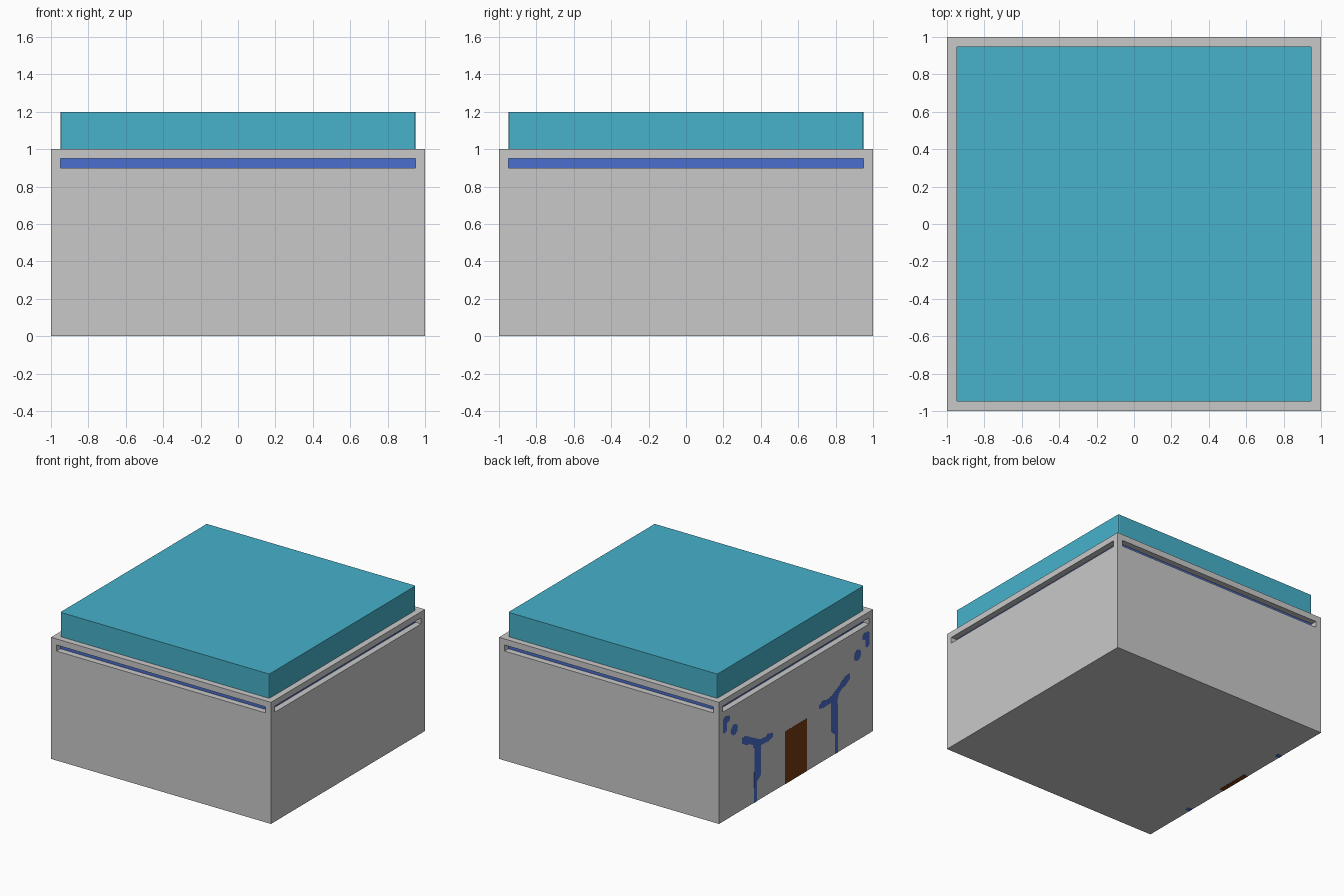
import bpy, bmesh, math

if "Cube" in bpy.data.objects:
    bpy.data.objects.remove(bpy.data.objects["Cube"])


def material(name, rgb):
    m = bpy.data.materials.new(name)
    lin = [((c / 255 + 0.055) / 1.055) ** 2.4 for c in rgb]
    m.diffuse_color = (*lin, 1)
    m.use_nodes = True
    m.node_tree.nodes["Principled BSDF"].inputs["Base Color"].default_value = m.diffuse_color
    return m


GREY = material("wall grey", (201, 201, 201))
TEAL = material("roof teal", (71, 178, 203))
BLUE = material("accent blue", (74, 110, 205))
BROWN = material("door brown", (120, 56, 18))


def add_object(name, bm, *mats):
    me = bpy.data.meshes.new(name)
    bmesh.ops.recalc_face_normals(bm, faces=bm.faces)
    bm.to_mesh(me)
    bm.free()
    for m in mats:
        me.materials.append(m)
    ob = bpy.data.objects.new(name, me)
    bpy.context.collection.objects.link(ob)
    return ob


def box(half, z0, z1):
    bm = bmesh.new()
    bmesh.ops.create_cube(bm, size=2)
    for v in bm.verts:
        v.co = (v.co.x * half, v.co.y * half, z1 if v.co.z > 0 else z0)
    bm.normal_update()
    return bm


# Building body: each wall gets a long recessed slot with a blue back
bm = box(1, 0.001, 1)
walls = [f for f in bm.faces if abs(f.normal.z) < 0.5]
for wall in walls:
    bmesh.ops.inset_individual(bm, faces=[wall], thickness=0.05, use_even_offset=True)
    for v in wall.verts:
        v.co.z = 0.95 if v.co.z > 0.5 else 0.9
    inward = wall.normal * -0.05
    back = bmesh.ops.extrude_discrete_faces(bm, faces=[wall])["faces"][0]
    bmesh.ops.translate(bm, verts=back.verts, vec=inward)
    back.material_index = 1
add_object("building_body", bm, GREY, BLUE)

# Roof slab with slightly eased vertical corners
bm = box(0.95, 1, 1.2)
uprights = [e for e in bm.edges if abs(e.verts[0].co.z - e.verts[1].co.z) > 0.1]
bmesh.ops.bevel(bm, geom=uprights, offset=0.01, segments=2, profile=0.5, affect='EDGES')
add_object("roof_slab", bm, TEAL)


def wall_inlay(name, outline, mat, side=1):
    """Shape in (y, z) set into the left wall, just proud of its surface."""
    bm = bmesh.new()
    face = bm.faces.new([bm.verts.new((-1.001, y * side, z)) for y, z in outline])
    ext = bmesh.ops.extrude_face_region(bm, geom=[face], use_keep_orig=True)["geom"]
    for v in ext:
        if isinstance(v, bmesh.types.BMVert):
            v.co.x = -0.96
    add_object(name, bm, mat)


# Door in the left wall
wall_inlay("door", [(-0.143, 0), (0.143, 0), (0.143, 0.433), (-0.143, 0.433)], BROWN)

# Painted branching shapes, mirrored on both sides of the door
TREE = [(.545, 0), (.54, .44), (.56, .48), (.60, .505), (.64, .51), (.70, .545),
        (.70, .59), (.65, .59), (.60, .565), (.55, .535), (.47, .495), (.40, .485),
        (.36, .50), (.30, .48), (.30, .45), (.36, .435), (.40, .44), (.455, .44),
        (.455, .20), (.506, .16), (.506, 0)]
SPOT = [(.80 + .045 * math.cos(a * math.pi / 5), .70 + .045 * math.sin(a * math.pi / 5))
        for a in range(10)]
HOOK = [(.95, .73), (.95, .835), (.92, .85), (.86, .84), (.86, .80), (.90, .79),
        (.90, .73), (.925, .715)]
for side, label in ((1, "back"), (-1, "front")):
    wall_inlay(label + "_painted_tree", TREE, BLUE, side)
    wall_inlay(label + "_painted_spot", SPOT, BLUE, side)
    wall_inlay(label + "_painted_hook", HOOK, BLUE, side)
